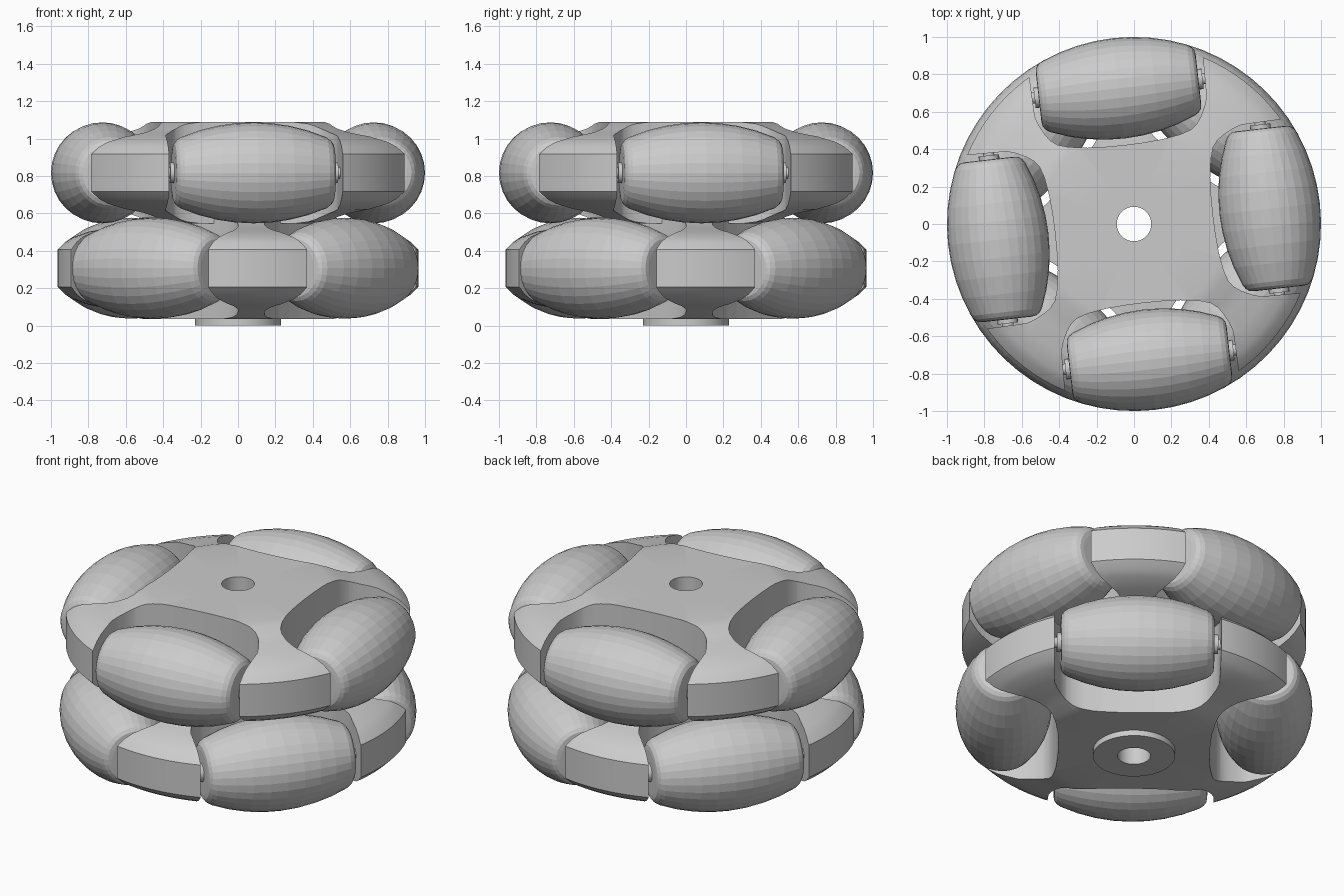
import bpy, bmesh, math
from mathutils import Matrix

if "Cube" in bpy.data.objects:
    bpy.data.objects.remove(bpy.data.objects["Cube"])

TILT = math.radians(6.5)      # angular offset of the rollers
ROLLER_R = 0.73               # distance from wheel axis to roller axis


def finish(name, bm, smooth=None):
    bmesh.ops.recalc_face_normals(bm, faces=bm.faces)
    me = bpy.data.meshes.new(name)
    bm.to_mesh(me)
    bm.free()
    ob = bpy.data.objects.new(name, me)
    bpy.context.collection.objects.link(ob)
    if smooth:
        smooth_angle(ob, smooth)
    return ob


def smooth_angle(ob, deg):
    bpy.ops.object.select_all(action='DESELECT')
    ob.select_set(True)
    bpy.context.view_layer.objects.active = ob
    bpy.ops.object.shade_smooth_by_angle(angle=math.radians(deg))


def revolve(bm, profile, segs, closed=True, matrix=None):
    """Revolve (radius, height) points about z; open profiles get end caps."""
    rings = [[bm.verts.new((r * math.cos(2 * math.pi * i / segs),
                            r * math.sin(2 * math.pi * i / segs), z))
              for i in range(segs)] for r, z in profile]
    n = len(rings)
    for k in range(n if closed else n - 1):
        a, b = rings[k], rings[(k + 1) % n]
        for i in range(segs):
            j = (i + 1) % segs
            bm.faces.new((a[i], a[j], b[j], b[i]))
    if not closed:
        bm.faces.new(rings[0])
        bm.faces.new(rings[-1])
    if matrix:
        bmesh.ops.transform(bm, matrix=matrix, verts=[v for r in rings for v in r])


def placement(z, angle):
    """Frame whose y axis points outward at the given angle."""
    return Matrix.Translation((0, 0, z)) @ Matrix.Rotation(angle - math.pi / 2, 4, 'Z')


# Half outline of a roller pocket (x along the roller, y outward)
half = [(0.1, 0.427), (0.2, 0.433), (0.3, 0.448), (0.36, 0.467), (0.395, 0.495),
        (0.42, 0.53), (0.445, 0.58), (0.462, 0.63), (0.467, 0.84),
        (0.478, 0.88), (0.51, 0.93), (0.6, 1.1)]
pocket = [(-x, y) for x, y in reversed(half)] + [(0, 0.425)] + half

# Half section of the wheel body, thick at the centre and slim at the arms
rim = [(0.228, 0.272), (0.50, 0.272), (0.56, 0.262), (0.63, 0.235), (0.70, 0.215),
       (0.80, 0.195), (0.885, 0.165), (0.925, 0.14), (0.965, 0.10)]
section = rim + [(r, -z) for r, z in reversed(rim)]

# Barrel roller: its outer side follows the unit circle of the wheel
xs = [-0.39 + 0.78 * i / 8 for i in range(9)]
barrel = ([(0.13, -0.43), (0.155, -0.427), (0.175, -0.413)]
          + [(math.sqrt(1 - x * x) - ROLLER_R, x) for x in xs]
          + [(0.175, 0.413), (0.155, 0.427), (0.13, 0.43)])
pin = [(0.03, -0.50), (0.03, -0.452), (0.055, -0.452), (0.055, -0.42),
       (0.055, 0.42), (0.055, 0.452), (0.03, 0.452), (0.03, 0.50)]


def wheel(prefix, z, turn):
    angles = [TILT + turn + k * math.pi / 2 for k in range(4)]

    # Pocket cutter
    bm = bmesh.new()
    for a in angles:
        face = bm.faces.new([bm.verts.new((x, y, -0.5)) for x, y in pocket])
        ext = bmesh.ops.extrude_face_region(bm, geom=[face])
        top = [v for v in ext['geom'] if isinstance(v, bmesh.types.BMVert)]
        bmesh.ops.translate(bm, verts=top, vec=(0, 0, 1))
        verts = list({*face.verts, *top})
        bmesh.ops.transform(bm, matrix=placement(z, a), verts=verts)
    cutter = finish(prefix + "_pocket_cutter", bm)
    cutter.hide_render = True

    # Four-armed body
    bm = bmesh.new()
    revolve(bm, section, 96, matrix=Matrix.Translation((0, 0, z)))
    body = finish(prefix + "_body", bm)
    mod = body.modifiers.new("pockets", 'BOOLEAN')
    mod.object = cutter
    mod.operation = 'DIFFERENCE'
    mod.solver = 'EXACT'
    bpy.context.view_layer.objects.active = body
    bpy.ops.object.modifier_apply(modifier=mod.name)
    bpy.data.objects.remove(cutter)
    smooth_angle(body, 25)

    # Rollers on their pins
    for k, a in enumerate(angles):
        m = (placement(z, a) @ Matrix.Translation((0, ROLLER_R, 0))
             @ Matrix.Rotation(math.pi / 2, 4, 'Y'))
        bm = bmesh.new()
        revolve(bm, barrel, 32, closed=False, matrix=m)
        finish(f"{prefix}_roller_{k + 1}", bm)
        bm = bmesh.new()
        revolve(bm, pin, 20, closed=False, matrix=m)
        finish(f"{prefix}_roller_pin_{k + 1}", bm, 30)


wheel("upper", 0.817, 0)
wheel("lower", 0.307, math.pi / 4)

# Central hub sleeve with axle hole
bm = bmesh.new()
revolve(bm, [(0.092, 0), (0.23, 0), (0.23, 1.089), (0.092, 1.089)], 48)
finish("hub_sleeve", bm, 30)
